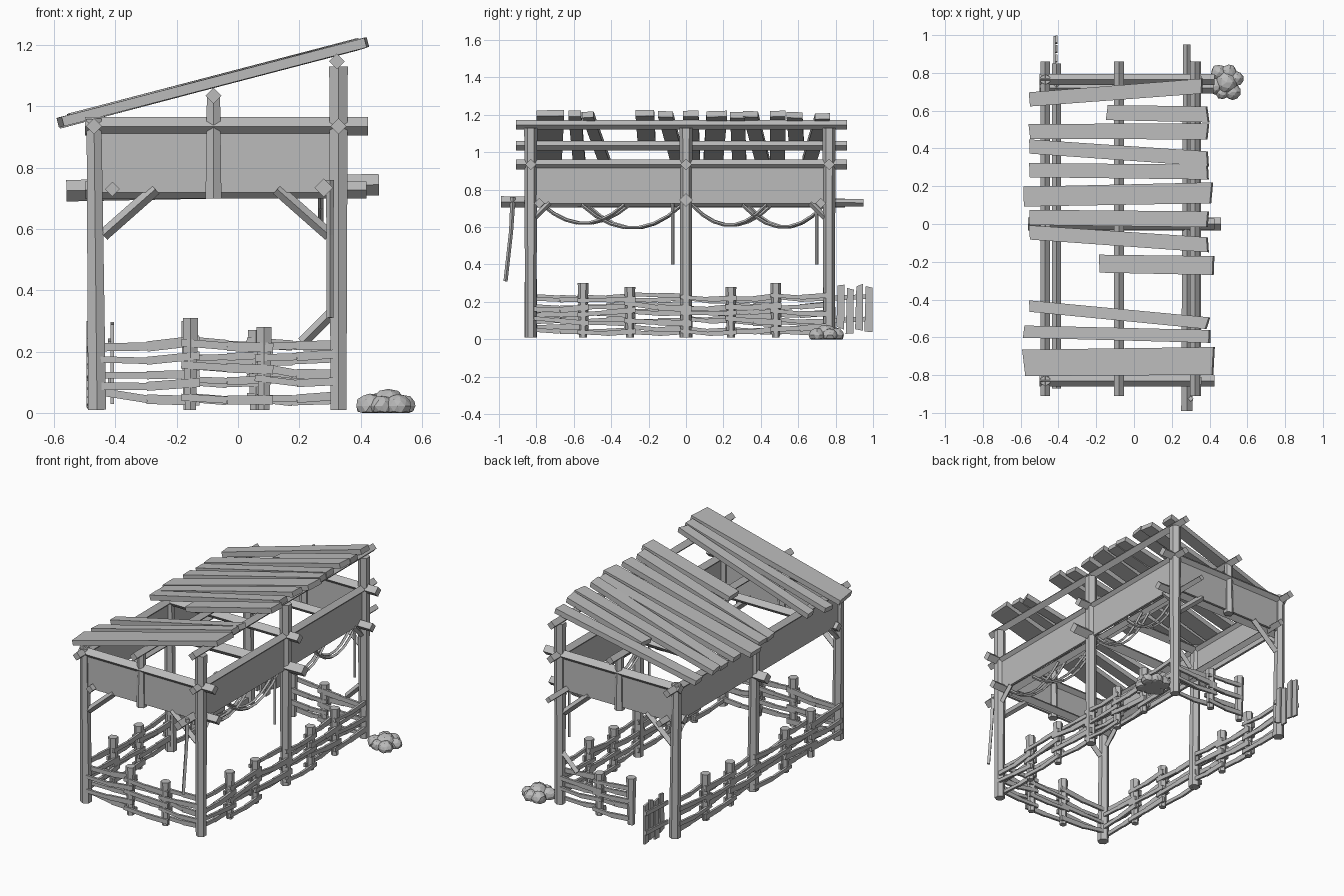
import bpy, bmesh, math, random
from mathutils import Vector

random.seed(4)
cube = bpy.data.objects.get("Cube")
if cube:
    bpy.data.objects.remove(cube)

wood = bpy.data.materials.new("weathered grey")
wood.use_nodes = True
grey = (0.5, 0.5, 0.5, 1)
wood.diffuse_color = grey
wood.node_tree.nodes["Principled BSDF"].inputs["Base Color"].default_value = grey


def finish(name, bm):
    bmesh.ops.recalc_face_normals(bm, faces=bm.faces)
    mesh = bpy.data.meshes.new(name)
    bm.to_mesh(mesh)
    bm.free()
    mesh.materials.append(wood)
    obj = bpy.data.objects.new(name, mesh)
    bpy.context.collection.objects.link(obj)
    return obj


def frame(p, q):
    d = (q - p).normalized()
    ref = Vector((1, 0, 0)) if abs(d.z) > 0.95 else Vector((0, 0, 1))
    side = d.cross(ref).normalized()
    return side, side.cross(d)


def loft(bm, rings):
    loops = [[bm.verts.new(c) for c in ring] for ring in rings]
    n = len(loops[0])
    for a, b in zip(loops, loops[1:]):
        for i in range(n):
            bm.faces.new((a[i], a[(i + 1) % n], b[(i + 1) % n], b[i]))
    bm.faces.new(loops[0][::-1])
    bm.faces.new(loops[-1])


def log(bm, p, q, r1, r2=None, sides=4, turn=0.0):
    """Tapered pole from p to q."""
    p, q = Vector(p), Vector(q)
    u, v = frame(p, q)
    angles = [turn + math.tau * i / sides for i in range(sides)]
    loft(bm, [[c + r * (math.cos(a) * u + math.sin(a) * v) for a in angles]
              for c, r in ((p, r1), (q, r2 or r1))])


def board(bm, p, q, w, t, w2=None, ragged=0.0):
    """Flat board from p to q, width across and thickness upright."""
    p, q = Vector(p), Vector(q)
    u, v = frame(p, q)
    d = (q - p).normalized()
    rings = []
    for c, k in ((p, w), (q, w2 or w)):
        slip = d * random.uniform(-ragged, ragged)
        rings.append([c + u * s * k / 2 + v * h * t / 2 + slip * s
                      for s, h in ((-1, -1), (1, -1), (1, 1), (-1, 1))])
    loft(bm, rings)


LEFT, RIGHT, FRONT, BACK = -0.47, 0.328, -0.83, 0.765
ROWS = (FRONT, 0, BACK)

# Corner and middle posts
bm = bmesh.new()
for y in ROWS:
    log(bm, (LEFT + 0.01, y, 0.01), (LEFT, y, 0.96), 0.034, 0.028, 6)
    log(bm, (RIGHT, y, 0.01), (RIGHT, y, 1.13), 0.03, 0.035, 6)
for y in (FRONT, BACK):
    log(bm, (-0.08, y, 0.7), (-0.08, y, 1.03), 0.03, 0.025, 6)
finish("posts", bm)

# Beams running front to back
bm = bmesh.new()
for x, z in ((LEFT, 0.935), (RIGHT, 0.935), (-0.08, 1.035), (RIGHT - 0.005, 1.147)):
    log(bm, (x, -0.91, z), (x, 0.86, z), 0.026)
log(bm, (0.28, -0.99, 0.735), (0.28, 0.95, 0.73), 0.03, 0.02)
log(bm, (-0.41, -0.87, 0.73), (-0.41, 0.85, 0.73), 0.024)
finish("long_beams", bm)

# Beams running across
bm = bmesh.new()
for y in ROWS:
    log(bm, (-0.5, y, 0.935), (0.425, y, 0.935), 0.03)
for y in (-0.785, 0.72):
    log(bm, (-0.5, y, 0.728), (0.42, y, 0.728), 0.028)
log(bm, (-0.56, 0, 0.725), (0.46, 0, 0.745), 0.035)
finish("cross_beams", bm)

# Hanging wall panels
bm = bmesh.new()
for y in (FRONT, BACK):
    board(bm, (LEFT, y, 0.82), (RIGHT, y, 0.82), 0.014, 0.2)
for x in (LEFT, RIGHT):
    board(bm, (x, FRONT, 0.825), (x, BACK, 0.825), 0.014, 0.2)
finish("wall_panels", bm)

# Roof planks: left x, left y, right x, right y, width
planks = [(-0.55, 0.66, 0.36, 0.73, 0.075), (-0.14, 0.59, 0.39, 0.58, 0.08),
          (-0.55, 0.49, 0.39, 0.49, 0.08), (-0.55, 0.41, 0.39, 0.345, 0.075),
          (-0.55, 0.285, 0.39, 0.275, 0.075), (-0.58, 0.145, 0.41, 0.165, 0.105),
          (-0.55, 0.035, 0.39, 0.025, 0.08), (-0.55, -0.045, 0.39, -0.11, 0.075),
          (-0.18, -0.21, 0.42, -0.22, 0.095), (-0.55, -0.435, 0.39, -0.525, 0.06),
          (-0.58, -0.57, 0.4, -0.595, 0.065), (-0.58, -0.735, 0.42, -0.725, 0.14)]
bm = bmesh.new()
for x1, y1, x2, y2, w in planks:
    z1, z2 = (1.1 + 0.262 * x + random.uniform(-0.004, 0.006) for x in (x1, x2))
    board(bm, (x1, y1, z1), (x2, y2, z2), w, 0.032, w * 1.05, 0.008)
finish("roof_planks", bm)

# Knee braces
bm = bmesh.new()
for y in (FRONT, BACK):
    for x, s in ((LEFT + 0.03, 1), (RIGHT - 0.03, -1)):
        log(bm, (x, y, 0.58), (x + 0.17 * s, y, 0.73), 0.02)
for x in (LEFT, RIGHT):
    for y, s in ((FRONT + 0.02, 1), (BACK - 0.02, -1)):
        log(bm, (x, y, 0.65), (x, y + 0.08 * s, 0.73), 0.016)
log(bm, (0.21, BACK, 0.23), (0.32, BACK, 0.34), 0.018)
finish("braces", bm)


# Fences with stakes and uneven rails
def fence(name, start, end, stakes, heights):
    bm = bmesh.new()
    a, b = Vector((*start, 0)), Vector((*end, 0))
    span = (b - a).length
    d = (b - a) / span
    out = Vector((d.y, -d.x, 0))
    for k, (s, h) in enumerate(stakes):
        c = a + d * s
        log(bm, c + Vector((0, 0, 0.01)), c + Vector((0, 0, h)), 0.021, 0.029, 6)
    nodes = [0] + [s for s, h in stakes if 0.01 < s < span - 0.01] + [span]
    for bay, (s, e) in enumerate(zip(nodes, nodes[1:])):
        for k, z in enumerate(heights):
            side = out * (0.018 if (bay + k) % 2 else -0.018)
            lo, hi = (Vector((0, 0, z + random.uniform(-0.018, 0.018))) for _ in "ab")
            p = a + d * max(s - 0.03, 0) + side + lo
            q = a + d * min(e + 0.03, span) + side + hi
            mid = (p + q) / 2 - Vector((0, 0, random.uniform(0, 0.012)))
            w = random.uniform(0.024, 0.034)
            board(bm, p, mid, 0.014, w * 0.8)
            board(bm, mid, q, 0.014, w)
    finish(name, bm)


RAILS = (0.055, 0.1, 0.14, 0.18, 0.225)
side_stakes = [(0.28, 0.3), (0.53, 0.28), (0.83, 0.02), (1.07, 0.28), (1.31, 0.3)]
fence("right_fence", (RIGHT, FRONT), (RIGHT, BACK), side_stakes, RAILS)
fence("left_fence", (LEFT, FRONT), (LEFT, BACK), side_stakes, RAILS)
fence("front_fence", (LEFT, FRONT), (RIGHT, FRONT), [(0.315, 0.31), (0.555, 0.28)], RAILS)
fence("back_fence", (RIGHT, BACK), (-0.16, BACK), [(0.27, 0.27), (0.488, 0.3)], RAILS)

# Open gate
bm = bmesh.new()
for y, lo, hi in ((0.825, 0.06, 0.29), (0.875, 0.03, 0.27), (0.925, 0.05, 0.29), (0.975, 0.04, 0.28)):
    board(bm, (-0.41, y, lo), (-0.41, y + 0.004, hi), 0.042, 0.012, 0.036, 0.008)
for z in (0.1, 0.22):
    board(bm, (-0.42, 0.78, z), (-0.42, 0.995, z + 0.01), 0.01, 0.025)
finish("gate", bm)


# Sagging ropes and loose hanging ends
def rope(bm, x, y1, y2, top, sag, steps=7):
    pts = [Vector((x, y1 + (y2 - y1) * t, top - 4 * sag * t * (1 - t)))
           for t in (i / steps for i in range(steps + 1))]
    for p, q in zip(pts, pts[1:]):
        log(bm, p, q, 0.009)


bm = bmesh.new()
for x, s in ((0.3, 0), (0.27, 0.03)):
    rope(bm, x, -0.77, -0.33 + s, 0.72, 0.1)
    rope(bm, x, -0.56 + s, -0.02, 0.72, 0.125)
    rope(bm, x, 0.03, 0.43 + s, 0.72, 0.11)
    rope(bm, x, 0.3 + s, 0.74, 0.72, 0.12)
log(bm, (0.3, -0.07, 0.4), (0.3, -0.07, 0.73), 0.009)
log(bm, (0.31, 0.7, 0.4), (0.31, 0.7, 0.73), 0.009)
log(bm, (0.3, -0.965, 0.31), (0.3, -0.935, 0.58), 0.011)
log(bm, (0.3, -0.935, 0.58), (0.3, -0.925, 0.76), 0.011, 0.014)
finish("ropes", bm)

# Rock heap
bm = bmesh.new()
lumps = [(0.49, 0.75, 0.062), (0.43, 0.73, 0.045), (0.45, 0.8, 0.045), (0.5, 0.8, 0.045),
         (0.54, 0.77, 0.04), (0.52, 0.7, 0.045), (0.47, 0.7, 0.04)]
for x, y, r in lumps:
    made = bmesh.ops.create_icosphere(bm, subdivisions=2, radius=r)["verts"]
    for v in made:
        v.co *= random.uniform(0.9, 1.06)
        v.co = Vector((x + v.co.x, y + v.co.y, max(0, 0.022 + v.co.z * 0.9)))
finish("rocks", bm)
